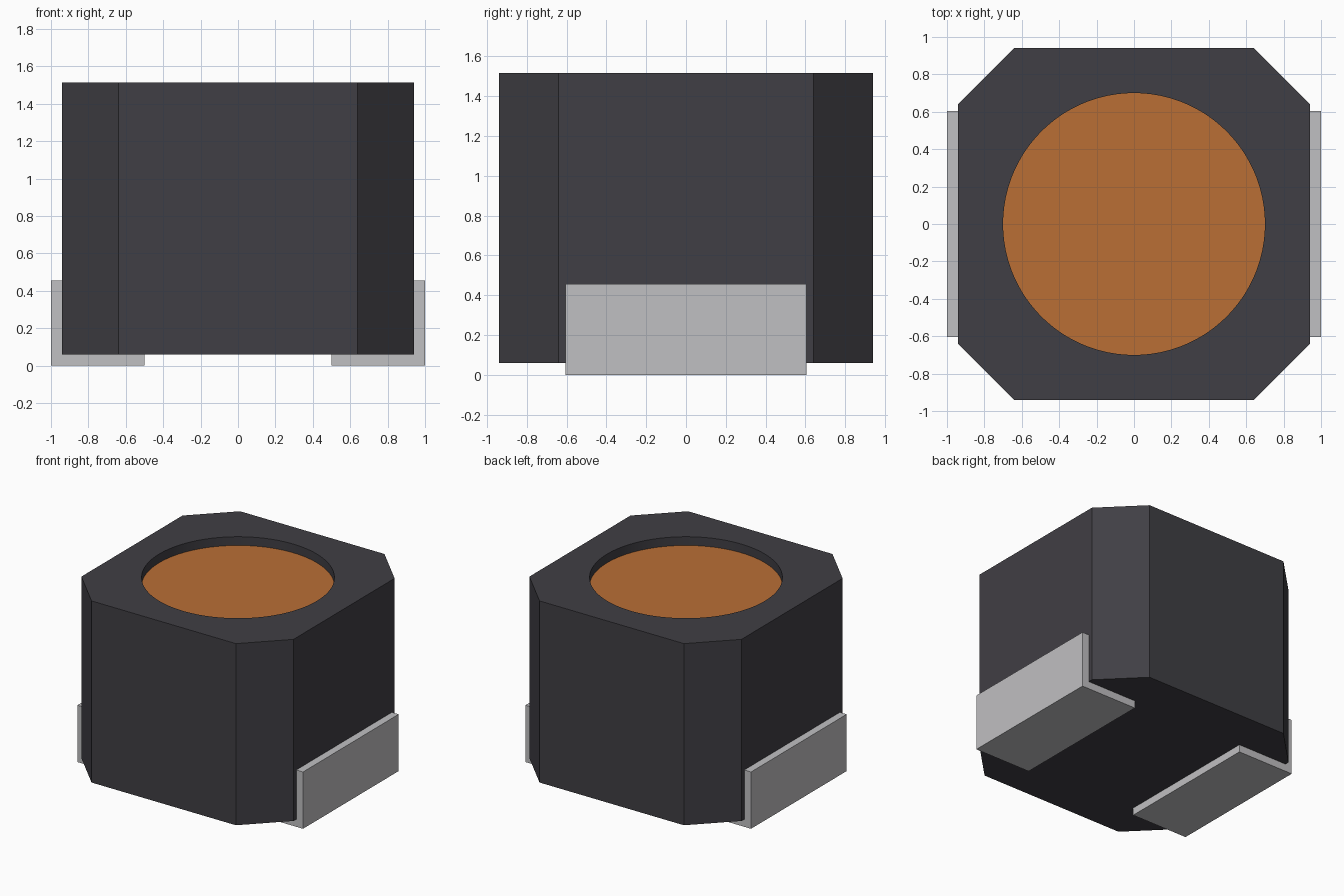
import bpy, bmesh

cube = bpy.data.objects.get("Cube")
if cube:
    bpy.data.objects.remove(cube, do_unlink=True)

HALF, CHAMFER = 0.94, 0.30        # body footprint
BASE, TOP = 0.06, 1.515           # body height range
RADIUS, DEPTH = 0.70, 0.07        # round recess
PAD_TOP, PAD_Y, PAD_IN = 0.455, 0.605, 0.5


def material(name, colour):
    mat = bpy.data.materials.new(name)
    mat.use_nodes = True
    mat.diffuse_color = (*colour, 1)
    bsdf = next(n for n in mat.node_tree.nodes if n.type == 'BSDF_PRINCIPLED')
    bsdf.inputs["Base Color"].default_value = (*colour, 1)
    return mat


def prism(name, points, direction, mat):
    """Closed solid: a flat outline swept along a direction."""
    bm = bmesh.new()
    face = bm.faces.new([bm.verts.new(p) for p in points])
    swept = bmesh.ops.extrude_face_region(bm, geom=[face], use_keep_orig=True)["geom"]
    bmesh.ops.translate(bm, vec=direction,
                        verts=[g for g in swept if isinstance(g, bmesh.types.BMVert)])
    bmesh.ops.recalc_face_normals(bm, faces=bm.faces)
    mesh = bpy.data.meshes.new(name)
    bm.to_mesh(mesh)
    bm.free()
    obj = bpy.data.objects.new(name, mesh)
    bpy.context.collection.objects.link(obj)
    mesh.materials.append(mat)
    return obj


def cylinder(name, radius, low, high, mat):
    bpy.ops.mesh.primitive_cylinder_add(vertices=128, radius=radius, depth=high - low,
                                        location=(0, 0, (low + high) / 2))
    obj = bpy.context.object
    obj.name = name
    obj.data.materials.append(mat)
    return obj


ferrite = material("dark grey ferrite", (0.051, 0.049, 0.058))
copper = material("copper orange", (0.49, 0.158, 0.036))
metal = material("light grey metal", (0.53, 0.525, 0.54))

# Body: square block with chamfered vertical corners
c = HALF - CHAMFER
outline = [(c, -HALF), (HALF, -c), (HALF, c), (c, HALF),
           (-c, HALF), (-HALF, c), (-HALF, -c), (-c, -HALF)]
body = prism("body", [(x, y, BASE) for x, y in outline], (0, 0, TOP - BASE), ferrite)

# Round recess cut into the top
cutter = cylinder("recess_cutter", RADIUS, TOP - DEPTH - 0.005, TOP + 0.1, ferrite)
cutter.hide_render = True
cut = body.modifiers.new("recess", 'BOOLEAN')
cut.operation, cut.solver, cut.object = 'DIFFERENCE', 'EXACT', cutter
bpy.ops.object.select_all(action='DESELECT')
bpy.context.view_layer.objects.active = body
body.select_set(True)
bpy.ops.object.modifier_apply(modifier=cut.name)
bpy.data.objects.remove(cutter, do_unlink=True)
bpy.ops.object.shade_smooth_by_angle()

# Coil face at the bottom of the recess
cylinder("coil_face", RADIUS, TOP - DEPTH - 0.005, TOP - DEPTH, copper)

# L-shaped terminals wrapping the lower side edges
profile = [(PAD_IN, 0), (1, 0), (1, PAD_TOP), (HALF, PAD_TOP), (HALF, BASE), (PAD_IN, BASE)]
for side, name in ((1, "left_terminal"), (-1, "right_terminal")):
    prism(name, [(side * x, -PAD_Y, z) for x, z in profile], (0, 2 * PAD_Y, 0), metal)
